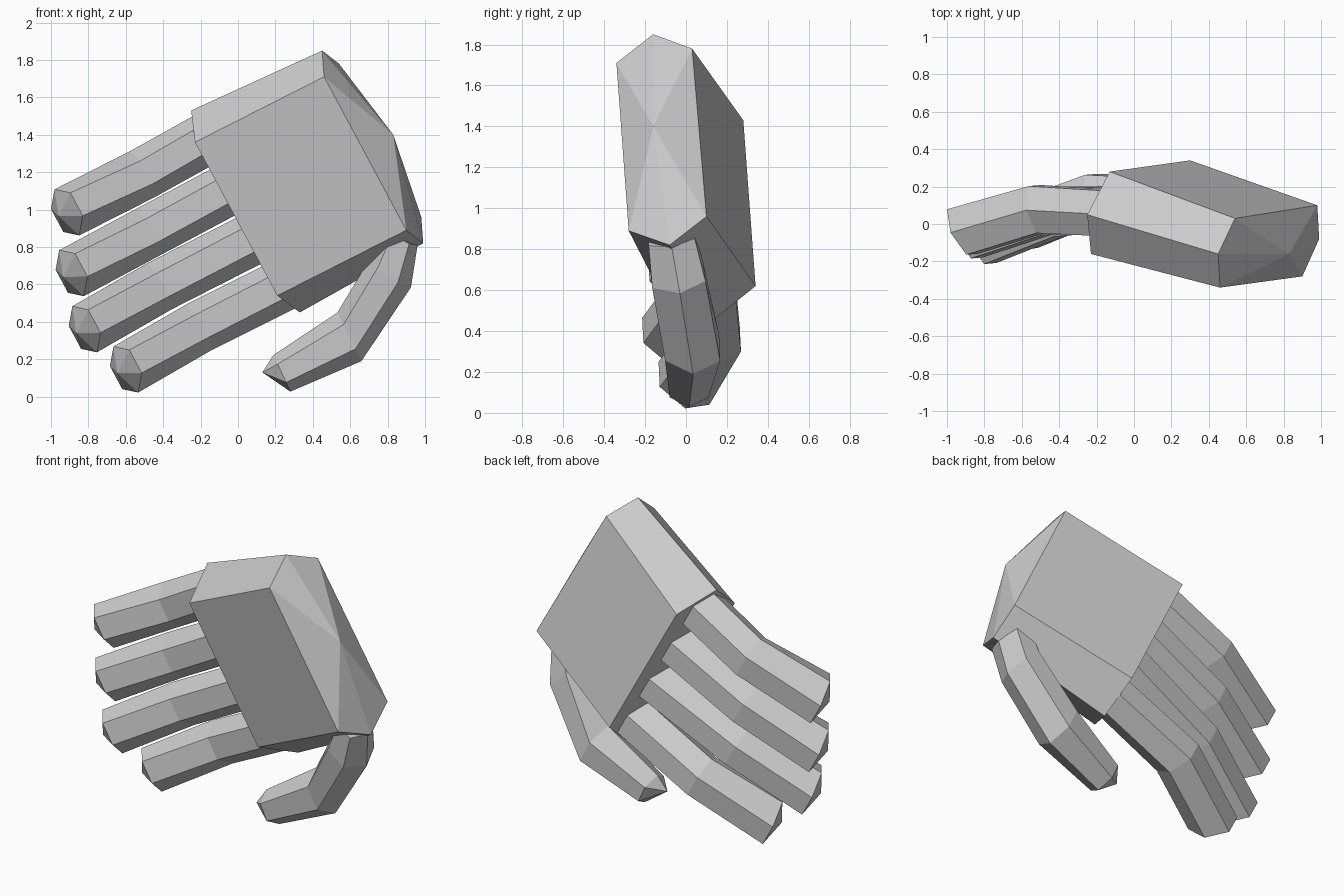
import bpy, bmesh, math
from mathutils import Vector

cube = bpy.data.objects.get("Cube")
if cube:
    bpy.data.objects.remove(cube, do_unlink=True)

# Plain grey used everywhere
grey = bpy.data.materials.new("plain_grey")
grey.use_nodes = True
GREY = (0.6, 0.6, 0.6, 1)
grey.diffuse_color = GREY
bsdf = next(n for n in grey.node_tree.nodes if n.type == 'BSDF_PRINCIPLED')
bsdf.inputs["Base Color"].default_value = GREY


def hexagon(centre, across, depth):
    """Six points: 'across' points to one corner, 'depth' is at right angles."""
    c, u, v = Vector(centre), Vector(across), Vector(depth)
    return [c + u * math.cos(k * math.pi / 3) + v * math.sin(k * math.pi / 3)
            for k in range(6)]


def loft(name, rings, tip):
    """Skin a row of rings, cap the first flat and close the last to a point."""
    bm = bmesh.new()
    loops = [[bm.verts.new(p) for p in ring] for ring in rings]
    n = len(loops[0])
    for a, b in zip(loops, loops[1:]):
        for k in range(n):
            j = (k + 1) % n
            bm.faces.new((a[k], a[j], b[j], b[k]))
    bm.faces.new(loops[0])
    point = bm.verts.new(tip)
    for k in range(n):
        bm.faces.new((loops[-1][k], loops[-1][(k + 1) % n], point))
    bmesh.ops.recalc_face_normals(bm, faces=bm.faces)
    mesh = bpy.data.meshes.new(name)
    bm.to_mesh(mesh)
    bm.free()
    mesh.materials.append(grey)
    obj = bpy.data.objects.new(name, mesh)
    bpy.context.collection.objects.link(obj)
    return obj


# Palm: six-sided block from the knuckles to the wrist
knuckle_end = [(-.25, .05, 1.53), (-.23, -.16, 1.36), (.21, -.10, .54),
               (.33, .13, .45), (.30, .34, .62), (-.13, .28, 1.43)]
wrist_end = [(.45, -.16, 1.85), (.46, -.34, 1.71), (.90, -.28, .89),
             (.99, -.08, .82), (.98, .10, .96), (.54, .03, 1.78)]
loft("palm", [knuckle_end, wrist_end], (.83, -.16, 1.40))

# Four fingers, each bent once: knee and tip centres
across = (.066, .006, -.123)
fingers = {
    "index_finger": ((-.51, .08, 1.19), (-.915, -.04, .985)),
    "middle_finger": ((-.48, .07, .88), (-.89, -.06, .66)),
    "ring_finger": ((-.42, .06, .59), (-.82, -.09, .36)),
    "little_finger": ((-.21, .14, .37), (-.60, -.01, .145)),
}
for i, (name, (knee, tip)) in enumerate(fingers.items()):
    base = (-.15 + .14 * i, .06 + .02 * i, 1.39 - .26 * i)
    rings = [hexagon(base, across, (.01, .14, 0)),
             hexagon(knee, across, (-.023, .145, -.01)),
             hexagon(tip, across, (-.06, .14, -.05))]
    loft(name, rings, Vector(tip) + Vector((-.045, -.03, -.02)))

# Thumb, bent twice
thumb = [hexagon((.87, -.07, .86), (.09, 0, -.05), (0, .13, .02)),
         hexagon((.82, -.04, .67), (.105, .01, -.085), (.02, .15, .02)),
         hexagon((.596, .03, .32), (.064, .005, -.13), (0, .155, 0)),
         hexagon((.235, .015, .125), (.045, 0, -.098), (0, .11, 0))]
loft("thumb", thumb, (.13, 0, .13))
